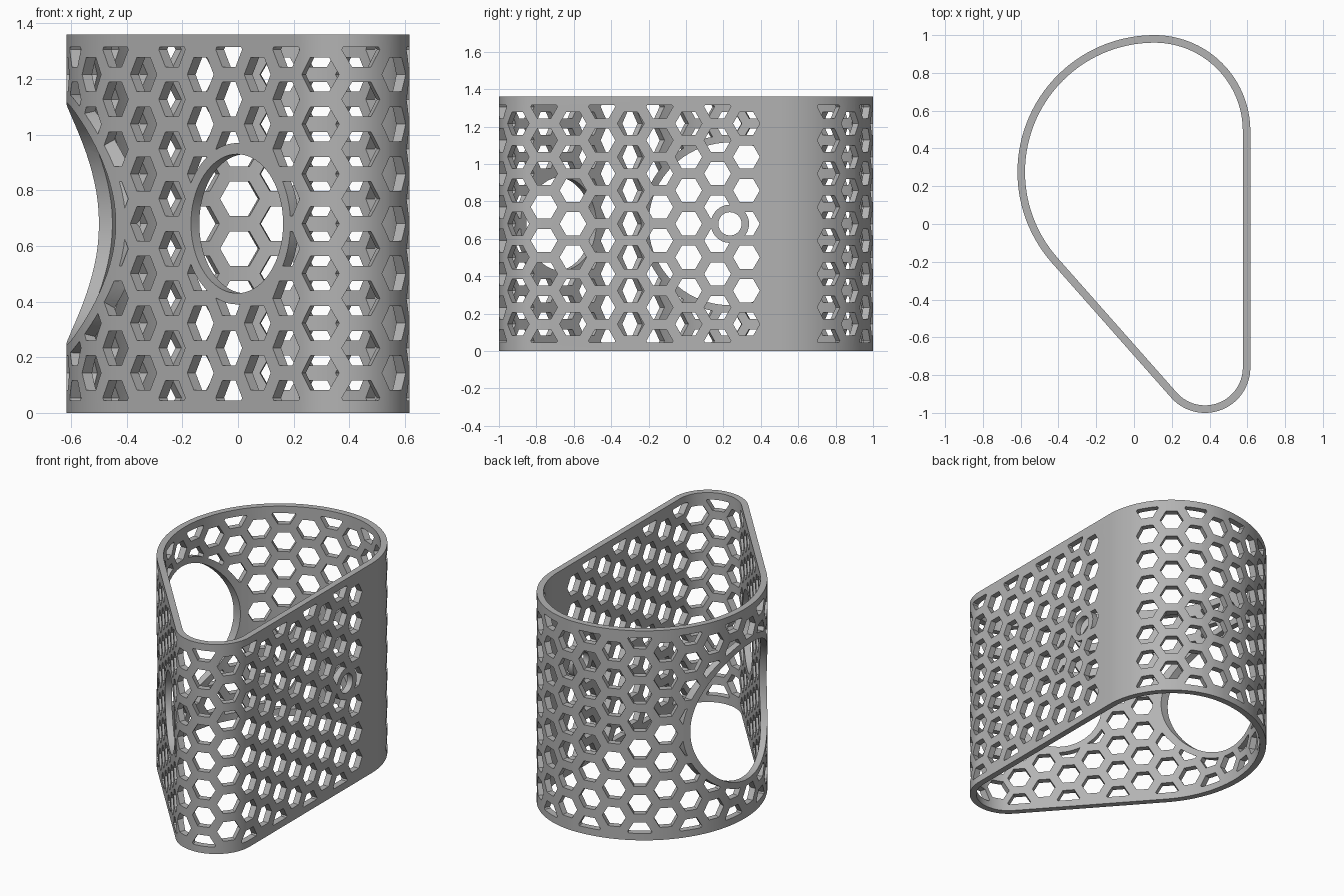
import bpy, bmesh, math
from mathutils import Vector, Matrix

if "Cube" in bpy.data.objects:
    bpy.data.objects.remove(bpy.data.objects["Cube"])

HEIGHT, WALL, RIM = 1.36, 0.04, 0.045
MID = HEIGHT / 2
HEX_R, PITCH_Z, PITCH_S = 0.0715, 0.1788, 0.1545
BORDER = 0.04

# Plan outline: three tangent arcs joined by straight walls, walked clockwise
NOSE, NOSE_R = Vector((0.376, -0.76)), 0.24
SIDE, SIDE_R = Vector((0.108, 0.275)), 0.725
BACK, BACK_R = Vector((0.108, 0.492)), 0.508
span = SIDE - NOSE
tangent = math.atan2(span.y, span.x) + math.acos((NOSE_R - SIDE_R) / span.length)
ARCS = [(NOSE, NOSE_R, 0, tangent - math.tau),
        (SIDE, SIDE_R, tangent, math.pi / 2),
        (BACK, BACK_R, math.pi / 2, 0)]


def direction(a):
    return Vector((math.cos(a), math.sin(a)))


def outline(offset):
    pts = []
    for centre, r, a0, a1 in ARCS:
        steps = round(abs(a1 - a0) / math.radians(3))
        for i in range(steps + 1):
            p = centre + direction(a0 + (a1 - a0) * i / steps) * (r - offset)
            if not pts or (p - pts[-1]).length > 0.001:
                pts.append(p)
    return pts


def along(s):
    """Point and outward normal at distance s along the outer outline."""
    last = BACK + direction(0) * BACK_R
    for centre, r, a0, a1 in ARCS:
        start = centre + direction(a0) * r
        run = start - last
        if s < run.length:
            return last + run.normalized() * s, direction(a0)
        s -= run.length
        arc = abs(a1 - a0) * r
        if s < arc:
            n = direction(a0 - s / r)
            return centre + n * r, n
        s -= arc
        last = centre + direction(a1) * r
    return last, direction(0)


def make_object(name, bm):
    bmesh.ops.recalc_face_normals(bm, faces=bm.faces)
    mesh = bpy.data.meshes.new(name)
    bm.to_mesh(mesh)
    bm.free()
    obj = bpy.data.objects.new(name, mesh)
    bpy.context.scene.collection.objects.link(obj)
    return obj


def add_prism(bm, sides, radius, depth, centre, normal):
    """Prism whose axis is a horizontal normal, with a corner pointing sideways."""
    n = Vector((normal.x, normal.y, 0))
    up = Vector((0, 0, 1))
    frame = Matrix((up.cross(n), up, n)).transposed().to_4x4()
    rings = []
    for h in (-depth / 2, depth / 2):
        ring = []
        for i in range(sides):
            d = direction(math.tau * i / sides) * radius
            ring.append(bm.verts.new(Vector(centre) + frame @ Vector((d.x, d.y, h))))
        rings.append(ring)
    low, high = rings
    bm.faces.new(low[::-1])
    bm.faces.new(high)
    for i in range(sides):
        j = (i + 1) % sides
        bm.faces.new((low[i], low[j], high[j], high[i]))


def boolean(target, cutter, operation):
    cutter.hide_render = True
    mod = target.modifiers.new("cut", 'BOOLEAN')
    mod.object, mod.operation, mod.solver = cutter, operation, 'EXACT'
    bpy.context.view_layer.objects.active = target
    bpy.ops.object.modifier_apply(modifier=mod.name)
    bpy.data.objects.remove(cutter)


# Plain hollow wall
bm = bmesh.new()
loops = [[bm.verts.new((p.x, p.y, z)) for p in outline(off)]
         for off, z in ((0, 0), (0, HEIGHT), (WALL, HEIGHT), (WALL, 0))]
count = len(loops[0])
for k in range(4):
    a, b = loops[k], loops[(k + 1) % 4]
    for i in range(count):
        j = (i + 1) % count
        bm.faces.new((a[i], a[j], b[j], b[i]))
shell = make_object("perforated_shell", bm)

# Staggered hexagon cutters set square to the wall
bm = bmesh.new()
for col in range(32):
    p, n = along(0.169 + col * PITCH_S)
    p = p - n * 0.02
    rows = [r - 3 for r in range(7)] if col % 2 == 0 else [r - 3.5 for r in range(8)]
    for row in rows:
        add_prism(bm, 6, HEX_R, 0.09, (p.x, p.y, MID + row * PITCH_Z), n)
hexes = make_object("hexagon_cutters", bm)

# Keep plain rims at the top and bottom
bm = bmesh.new()
bmesh.ops.create_cube(bm, size=1, matrix=Matrix.Translation((0, 0, MID))
                      @ Matrix.Diagonal((3, 3, HEIGHT - 2 * RIM, 1)))
boolean(hexes, make_object("rim_limit", bm), 'INTERSECT')

# Round openings: radius, depth, centre, axis
slope = direction(tangent)
door = Vector((-0.01, 0)) - slope * 0.02
door.y = NOSE.y + (NOSE_R - slope.x * (-0.01 - NOSE.x)) / slope.y
OPENINGS = [(0.435, 0.5, Vector((-0.55, 0.235)), Vector((-1, 0))),
            (0.25, 0.3, door, slope),
            (0.062, 0.3, Vector((0.6, 0.235)), Vector((1, 0)))]


def openings(name, extra):
    bm = bmesh.new()
    for r, depth, c, n in OPENINGS:
        add_prism(bm, 72, r + extra, depth, (c.x, c.y, MID), n)
    return make_object(name, bm)


# Solid borders stay around the openings
boolean(hexes, openings("border_plugs", BORDER), 'DIFFERENCE')
boolean(shell, hexes, 'DIFFERENCE')
boolean(shell, openings("opening_cutters", 0), 'DIFFERENCE')

# Grey finish and smooth curves
grey = bpy.data.materials.new("plain_grey")
grey.use_nodes = True
colour = (0.45, 0.45, 0.45, 1)
grey.diffuse_color = colour
grey.node_tree.nodes["Principled BSDF"].inputs["Base Color"].default_value = colour
shell.data.materials.clear()
shell.data.materials.append(grey)
for poly in shell.data.polygons:
    poly.material_index = 0
bpy.ops.object.select_all(action='DESELECT')
shell.select_set(True)
bpy.context.view_layer.objects.active = shell
bpy.ops.object.shade_smooth_by_angle(angle=math.radians(25))
